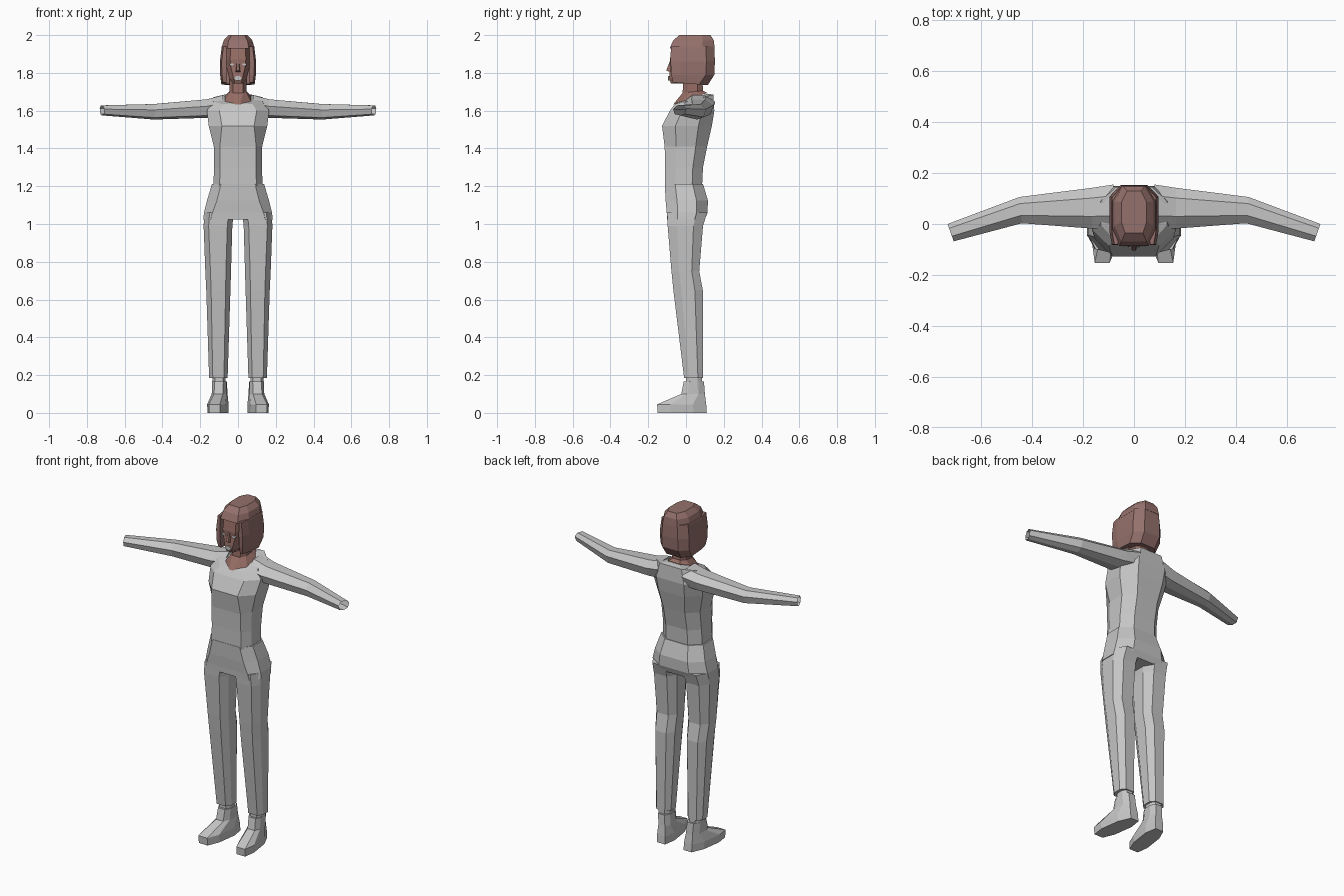
import bpy
import bmesh

cube = bpy.data.objects.get("Cube")
if cube:
    bpy.data.objects.remove(cube, do_unlink=True)


def material(name, rgb):
    m = bpy.data.materials.new(name)
    m.use_nodes = True
    m.diffuse_color = (*rgb, 1)
    m.node_tree.nodes["Principled BSDF"].inputs["Base Color"].default_value = (*rgb, 1)
    return m


CLOTH = material("light grey cloth", (0.56, 0.56, 0.56))
HAIR = material("brown hair", (0.30, 0.165, 0.15))
SKIN = material("warm brown skin", (0.31, 0.155, 0.13))


def loft(name, rings, mat, cap_start=True, cap_end=True):
    """Skin a list of equal-length point rings with flat faces."""
    bm = bmesh.new()
    loops = [[bm.verts.new(p) for p in ring] for ring in rings]
    n = len(loops[0])
    for a, b in zip(loops, loops[1:]):
        for i in range(n):
            j = (i + 1) % n
            bm.faces.new((a[i], a[j], b[j], b[i]))
    if cap_start:
        bm.faces.new(loops[0])
    if cap_end:
        bm.faces.new(loops[-1])
    bmesh.ops.recalc_face_normals(bm, faces=bm.faces[:])
    mesh = bpy.data.meshes.new(name)
    bm.to_mesh(mesh)
    bm.free()
    mesh.materials.append(mat)
    obj = bpy.data.objects.new(name, mesh)
    bpy.context.collection.objects.link(obj)
    return obj


def ring(z, x0, x1, yf, yb, front=0.6, back=0.55, tilt=0.0, shear=0.0):
    """Eight-sided horizontal section; tilt lowers the front edge."""
    c, w, d = (x0 + x1) / 2, (x1 - x0) / 2, (yb - yf) * 0.27
    pts = [(-w * front, yf), (w * front, yf), (w, yf + d), (w, yb - d),
           (w * back, yb), (-w * back, yb), (-w, yb - d), (-w, yf + d)]
    return [(c + x + shear * y, y, z + tilt * (y - yb)) for x, y in pts]


def mid(z, w, yf, yb, **kw):
    return ring(z, -w, w, yf, yb, **kw)


# Shirt body
loft("shirt_body", [
    mid(1.20, 0.13, -0.11, 0.085, front=0.75),
    mid(1.30, 0.127, -0.11, 0.09, front=0.75),
    mid(1.41, 0.128, -0.113, 0.112, front=0.75),
    mid(1.52, 0.155, -0.127, 0.137, front=0.55),
    mid(1.60, 0.165, -0.085, 0.15, front=0.6),
    mid(1.685, 0.13, -0.06, 0.145, front=0.6, tilt=0.25),
    mid(1.69, 0.075, -0.055, 0.115, front=0.4, tilt=0.3)], CLOTH)


# Sleeves
def sleeve_ring(x, yf, yb, z0, z1, s, skew=0.0):
    y, h, zc, v = (yf + yb) / 2, (yb - yf) / 2, (z0 + z1) / 2, (z1 - z0) / 2
    prof = [(-1, 0.25), (-0.4, 1), (0.5, 1), (1, 0.35), (0.75, -0.7), (0.1, -1), (-0.75, -0.75)]
    return [(s * (x + skew * a), y + h * a, zc + v * b) for a, b in prof]


for side, s in (("left", 1), ("right", -1)):
    loft(side + "_sleeve", [
        sleeve_ring(0.08, -0.02, 0.155, 1.57, 1.682, s),
        sleeve_ring(0.165, -0.018, 0.142, 1.562, 1.66, s),
        sleeve_ring(0.445, 0.003, 0.106, 1.553, 1.635, s, 0.005),
        sleeve_ring(0.72, -0.068, 0.0, 1.575, 1.628, s, 0.012)], CLOTH, cap_end=False)

# Trousers: hips and two legs
loft("trouser_hips", [
    mid(1.212, 0.138, -0.112, 0.09, front=0.65),
    mid(1.125, 0.164, -0.108, 0.116, front=0.68),
    mid(1.06, 0.18, -0.102, 0.114, front=0.75),
    mid(1.025, 0.184, -0.1, 0.1, front=0.78)], CLOTH)
for side, s in (("left", 1), ("right", -1)):
    def leg(z, inner, outer, yf, yb, **kw):
        return [(s * x, y, z) for x, y, z in ring(z, inner, outer, yf, yb, **kw)]

    loft(side + "_trouser_leg", [
        leg(1.06, 0.022, 0.178, -0.1, 0.112, front=0.65),
        leg(0.99, 0.03, 0.182, -0.097, 0.09, front=0.65),
        leg(0.75, 0.037, 0.173, -0.077, 0.07, front=0.6),
        leg(0.65, 0.04, 0.168, -0.067, 0.089, front=0.6),
        leg(0.185, 0.055, 0.153, -0.01, 0.09, front=0.6)], CLOTH)
    # Ankle and shoe, toes turned slightly out
    loft(side + "_ankle", [
        leg(0.13, 0.065, 0.136, 0.0, 0.085),
        leg(0.20, 0.065, 0.136, 0.0, 0.085)], CLOTH)
    loft(side + "_shoe", [
        leg(0.0, 0.055, 0.15, -0.15, 0.11, shear=-0.14),
        leg(0.045, 0.055, 0.152, -0.153, 0.107, shear=-0.14),
        leg(0.10, 0.062, 0.14, -0.025, 0.1, shear=-0.1),
        leg(0.165, 0.062, 0.138, -0.012, 0.095, shear=-0.05)], CLOTH)

# Neck with a pointed front opening
loft("neck", [
    mid(1.694, 0.07, -0.068, 0.113, front=0.15, tilt=0.34),
    mid(1.705, 0.045, -0.018, 0.09, tilt=0.1),
    mid(1.80, 0.045, -0.012, 0.085)], SKIN)

# Head
loft("head", [
    mid(1.745, 0.028, -0.08, -0.01),
    mid(1.77, 0.046, -0.09, 0.06, front=0.5),
    mid(1.83, 0.062, -0.083, 0.1, front=0.6),
    mid(1.87, 0.064, -0.085, 0.1, front=0.65),
    mid(1.95, 0.06, -0.074, 0.1, front=0.65)], SKIN)

# Nose
loft("nose", [
    [(-0.014, -0.08, 1.803), (0.014, -0.08, 1.803), (0.008, -0.104, 1.812), (-0.008, -0.104, 1.812)],
    [(-0.006, -0.08, 1.86), (0.006, -0.08, 1.86), (0.004, -0.087, 1.86), (-0.004, -0.087, 1.86)]], SKIN)


# Eyes and mouth as thin plates
def plate(name, x, z, w, h, y):
    prof = [(-1, 0), (-0.5, 1), (0.5, 1), (1, 0), (0.5, -1), (-0.5, -1)]
    loft(name, [[(x + w * a, yy, z + h * b) for a, b in prof]
                for yy in (y, y + 0.008)], CLOTH)


for side, s in (("left", 1), ("right", -1)):
    plate(side + "_eye", s * 0.034, 1.845, 0.013, 0.006, -0.088)
plate("mouth", 0, 1.772, 0.02, 0.012, -0.094)

# Bobbed hair: crown and a curtain around the back and sides
loft("hair_crown", [
    mid(1.93, 0.088, -0.086, 0.152, front=0.65),
    mid(1.972, 0.076, -0.068, 0.147, front=0.65),
    mid(2.0, 0.05, -0.035, 0.13, front=0.7)], HAIR)


def curtain(z, w, yf, yb, inner=0.062, tilt=0.0):
    half = [(inner, 0.03), (inner, yf), (w * 0.9, yf), (w, yf + 0.05),
            (w, yb - 0.045), (w * 0.55, yb)]
    pts = half + [(-x, y) for x, y in reversed(half)]
    return [(x, y, z + tilt * (y - yb)) for x, y in pts]


loft("hair_curtain", [
    curtain(1.94, 0.086, -0.08, 0.15),
    curtain(1.86, 0.096, -0.082, 0.153),
    curtain(1.79, 0.095, -0.078, 0.15),
    curtain(1.735, 0.088, -0.07, 0.115, tilt=-0.08)], HAIR)
